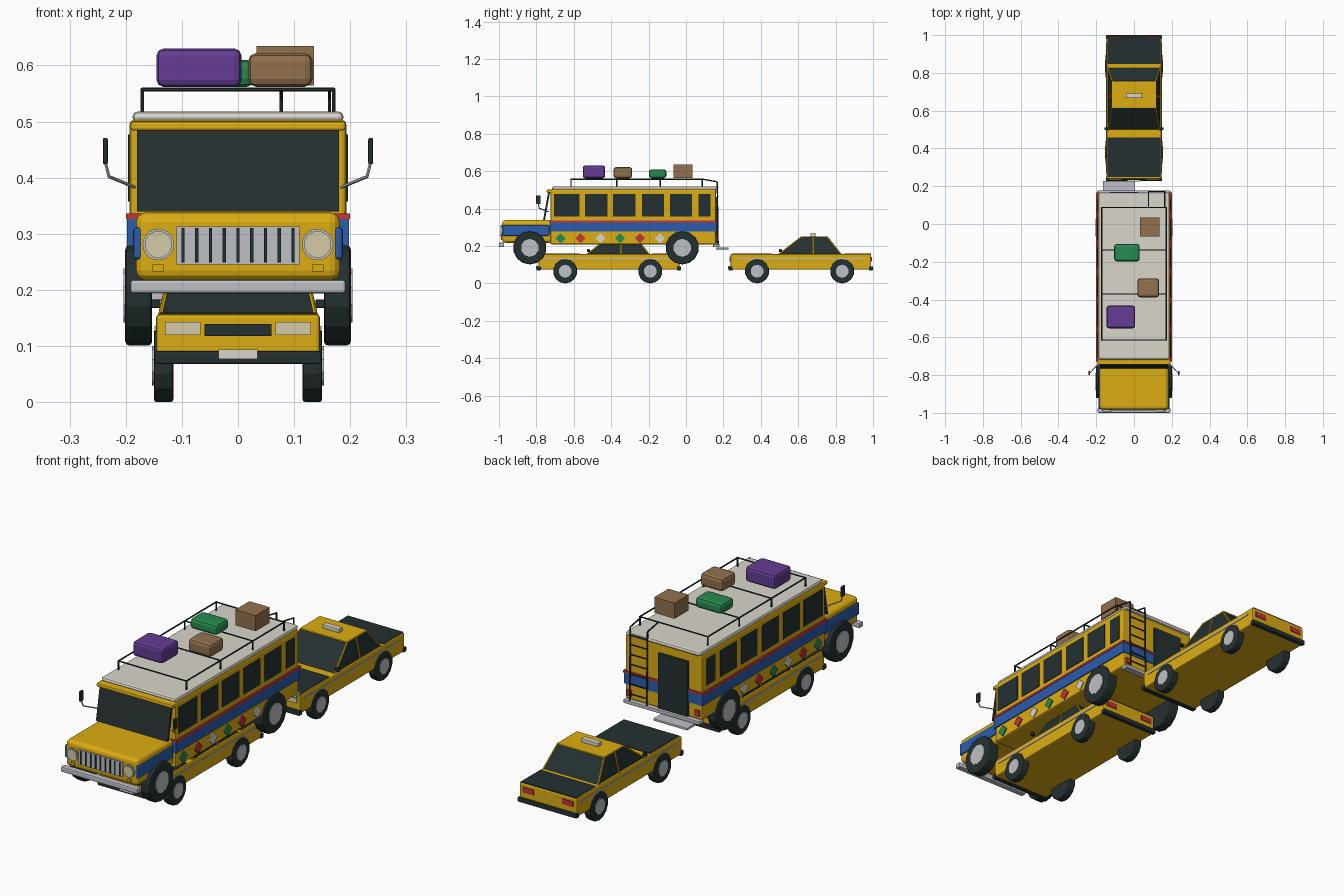
import bpy, bmesh, math
from mathutils import Vector, Matrix

if "Cube" in bpy.data.objects:
    bpy.data.objects.remove(bpy.data.objects["Cube"])


def mat(name, r, g, b):
    m = bpy.data.materials.new(name)
    m.diffuse_color = (r, g, b, 1)
    m.use_nodes = True
    m.node_tree.nodes["Principled BSDF"].inputs["Base Color"].default_value = m.diffuse_color
    return m


YELLOW = mat("yellow_paint", 0.72, 0.42, 0.006)
DARK = mat("dark_rubber_glass", 0.018, 0.030, 0.030)
BLUE = mat("blue_stripe", 0.025, 0.11, 0.42)
RED = mat("red_paint", 0.55, 0.035, 0.035)
WHITE = mat("off_white", 0.70, 0.67, 0.60)
GREY = mat("silver_grey", 0.52, 0.53, 0.56)
CREAM = mat("cream_lens", 0.66, 0.60, 0.38)
GREEN = mat("green_paint", 0.02, 0.26, 0.08)
PURPLE = mat("purple_case", 0.13, 0.045, 0.30)
BROWN = mat("brown_case", 0.29, 0.165, 0.075)


def finish(name, bm, material, bevel=0, segments=2):
    bmesh.ops.recalc_face_normals(bm, faces=bm.faces)
    me = bpy.data.meshes.new(name)
    bm.to_mesh(me)
    bm.free()
    me.materials.append(material)
    ob = bpy.data.objects.new(name, me)
    bpy.context.collection.objects.link(ob)
    if bevel:
        b = ob.modifiers.new("bevel", 'BEVEL')
        b.width, b.segments = bevel, segments
        b.limit_method = 'ANGLE'
    return ob


def box(name, x, y, z, material, bevel=0, segments=2):
    """Box from (min, max) pairs."""
    bm = bmesh.new()
    bmesh.ops.create_cube(bm, size=1)
    for v in bm.verts:
        for i, (lo, hi) in enumerate((x, y, z)):
            v.co[i] = lo + (v.co[i] + 0.5) * (hi - lo)
    return finish(name, bm, material, bevel, segments)


def rod(name, a, b, r, material, sides=6, bevel=0):
    """Cylinder between two points."""
    a, b = Vector(a), Vector(b)
    d = b - a
    bm = bmesh.new()
    m = Matrix.Translation((a + b) / 2) @ d.to_track_quat('Z', 'Y').to_matrix().to_4x4()
    bmesh.ops.create_cone(bm, cap_ends=True, segments=sides, radius1=r, radius2=r,
                          depth=d.length, matrix=m)
    return finish(name, bm, material, bevel)


def path(name, points, r, material):
    for i in range(len(points) - 1):
        rod(f"{name}_{i + 1}", points[i], points[i + 1], r, material)


def pair(lo, hi, s):
    return (lo, hi) if s > 0 else (-hi, -lo)


def wheel(name, s, x_in, x_out, y, z, r):
    """Dark tyre with a pale hub disc."""
    rod(name + "_tyre", (s * x_in, y, z), (s * x_out, y, z), r, DARK, 14, r * 0.08)
    rod(name + "_hub", (s * (x_out - 0.01), y, z), (s * (x_out + 0.003), y, z),
        r * 0.54, GREY, 10)


SIDES = ((1, "right"), (-1, "left"))

# ---- Bus body, roof and wrapping stripes ----
box("bus_body", (-0.193, 0.193), (-0.725, 0.16), (0.208, 0.503), YELLOW, 0.008)
box("bus_roof", (-0.188, 0.188), (-0.717, 0.168), (0.498, 0.518), WHITE, 0.009)
box("bus_roof_brow", (-0.192, 0.192), (-0.745, -0.70), (0.484, 0.501), YELLOW, 0.005)
box("blue_band", (-0.198, 0.198), (-0.728, 0.164), (0.277, 0.326), BLUE)
box("red_band", (-0.200, 0.200), (-0.729, 0.166), (0.326, 0.336), RED)

# ---- Hood and front end ----
box("hood", (-0.182, 0.182), (-0.983, -0.715), (0.217, 0.338), YELLOW, 0.018, 3)
box("grille_panel", (-0.11, 0.11), (-0.988, -0.97), (0.245, 0.313), GREY)
for i in range(9):
    x = -0.098 + i * 0.0245
    box(f"grille_slat_{i + 1}", (x - 0.003, x + 0.003), (-0.991, -0.98), (0.249, 0.310), DARK)
box("front_bumper", (-0.192, 0.192), (-1.0, -0.972), (0.194, 0.218), GREY, 0.005)
for s, side in SIDES:
    box("hood_blue_stripe_" + side, pair(0.165, 0.187, s), (-0.980, -0.73), (0.254, 0.312), BLUE, 0.006)
    rod("headlight_rim_" + side, (s * .142, -.97, .281), (s * .142, -.988, .281), 0.028, GREY, 20)
    rod("headlight_" + side, (s * .142, -.97, .281), (s * .142, -.992, .281), 0.024, CREAM, 20)
    box("marker_light_" + side, pair(0.132, 0.152, s), (-0.988, -0.97), (0.233, 0.245), YELLOW)

# ---- Tilted windshield ----
bm = bmesh.new()
quad = [(-0.18, -0.764, 0.340), (0.18, -0.764, 0.340), (0.18, -0.737, 0.487), (-0.18, -0.737, 0.487)]
front = bm.faces.new([bm.verts.new(p) for p in quad])
ext = bmesh.ops.extrude_face_region(bm, geom=[front])
bmesh.ops.translate(bm, vec=(0, 0.010, 0),
                    verts=[g for g in ext["geom"] if isinstance(g, bmesh.types.BMVert)])
finish("windshield", bm, DARK)

# ---- Side windows, diamonds, mirrors, wheels ----
windows = ((-0.705, -0.57), (-0.54, -0.42), (-0.39, -0.27), (-0.235, -0.118),
           (-0.085, 0.032), (0.068, 0.130))
for s, side in SIDES:
    for i, span in enumerate(windows):
        box(f"window_{side}_{i + 1}", pair(0.188, 0.196, s), span, (0.358, 0.477), DARK)
    for i in range(6):
        y = -0.67 + i * 0.106
        bm = bmesh.new()
        m = (Matrix.Translation((s * 0.194, y, 0.241)) @ Matrix.Rotation(math.pi / 4, 4, 'X')
             @ Matrix.Diagonal((0.008, 0.038, 0.038, 1)))
        bmesh.ops.create_cube(bm, size=1, matrix=m)
        finish(f"diamond_{side}_{i + 1}", bm, (GREEN, RED, WHITE)[i % 3])
    path("mirror_arm_" + side, [(s * .184, -.735, .383), (s * .230, -.785, .402),
                                (s * .237, -.790, .430)], 0.003, GREY)
    box("mirror_" + side, pair(0.232, 0.241, s), (-0.801, -0.778), (0.424, 0.471), DARK, 0.003)
    for y, end in ((-0.835, "front"), (-0.02, "rear")):
        wheel(f"bus_{end}_wheel_{side}", s, 0.153, 0.201, y, 0.19, 0.089)
    box("bus_tail_light_" + side, pair(0.160, 0.182, s), (0.155, 0.168), (0.226, 0.252), RED)

# ---- Bus rear door, bumper, step ----
box("rear_door", (-0.126, 0.022), (0.155, 0.169), (0.212, 0.462), DARK)
box("rear_bumper", (-0.192, 0.192), (0.145, 0.178), (0.194, 0.210), GREY, 0.003)
box("rear_step", (-0.165, 0.005), (0.16, 0.228), (0.182, 0.192), GREY, 0.002)

# ---- Ladder ----
for x, side in ((0.163, "right"), (0.077, "left")):
    path("ladder_rail_" + side, [(x, 0.09, 0.557), (x, 0.167, 0.543), (x, 0.172, 0.2)], 0.0035, DARK)
for i in range(7):
    z = 0.24 + i * 0.045
    rod(f"ladder_rung_{i + 1}", (0.077, 0.171, z), (0.163, 0.171, z), 0.003, DARK)

# ---- Roof rack ----
for s, side in SIDES:
    rod("rack_rail_" + side, (s * .171, -.617, .557), (s * .171, .09, .557), 0.0035, DARK)
for i, y in enumerate((-0.615, -0.37, -0.138, 0.087)):
    rod(f"rack_crossbar_{i + 1}", (-.171, y, .557), (.171, y, .557), 0.0035, DARK)
    for s, side in SIDES:
        rod(f"rack_post_{side}_{i + 1}", (s * .171, y, .51), (s * .171, y, .557), 0.0035, DARK)

# ---- Luggage ----
box("purple_suitcase", (-0.145, 0.006), (-0.552, -0.432), (0.562, 0.630), PURPLE, 0.012)
box("brown_suitcase", (0.018, 0.133), (-0.388, -0.288), (0.562, 0.622), BROWN, 0.014)
box("green_suitcase", (-0.105, 0.030), (-0.198, -0.105), (0.562, 0.610), GREEN, 0.014)
box("cardboard_box", (0.033, 0.135), (-0.066, 0.035), (0.564, 0.635), BROWN)


# ---- Taxi car ----
def taxi(tag, oy):
    def part(name, x, y, z, material, bevel=0):
        return box(f"{tag}_{name}", x, (y[0] + oy, y[1] + oy), z, material, bevel)

    part("body", (-0.146, 0.146), (0.238, 0.990), (0.073, 0.157), YELLOW, 0.006)
    part("hood_panel", (-0.139, 0.139), (0.248, 0.457), (0.152, 0.160), DARK)
    part("trunk_panel", (-0.139, 0.139), (0.848, 0.988), (0.152, 0.160), DARK)
    part("front_bumper", (-0.149, 0.149), (0.228, 0.250), (0.068, 0.091), DARK, 0.004)
    part("rear_bumper", (-0.149, 0.149), (0.978, 1.000), (0.070, 0.091), DARK, 0.004)
    part("grille", (-0.06, 0.06), (0.233, 0.245), (0.118, 0.139), DARK)
    part("number_plate", (-0.035, 0.035), (0.225, 0.235), (0.077, 0.094), WHITE)
    # Tapered glass cabin with painted pillars and roof
    base = [Vector((x, y + oy, 0.155)) for x, y in
            ((-.138, .497), (.138, .497), (.138, .828), (-.138, .828))]
    top = [Vector((x, y + oy, 0.248)) for x, y in
           ((-.117, .618), (.117, .618), (.117, .755), (-.117, .755))]
    bm = bmesh.new()
    bmesh.ops.convex_hull(bm, input=[bm.verts.new(p) for p in base + top])
    bmesh.ops.dissolve_limit(bm, angle_limit=0.02, verts=bm.verts, edges=bm.edges)
    finish(tag + "_cabin_glass", bm, DARK)
    for i in range(4):
        rod(f"{tag}_pillar_{i + 1}", base[i], top[i], 0.004, YELLOW)
    part("roof", (-0.119, 0.119), (0.614, 0.758), (0.245, 0.252), YELLOW, 0.002)
    part("roof_sign", (-0.042, 0.042), (0.666, 0.692), (0.250, 0.269), WHITE, 0.003)
    for s, side in SIDES:
        rod(f"{tag}_middle_pillar_{side}", (s * .138, .68 + oy, .155), (s * .117, .68 + oy, .248),
            0.0045, YELLOW)
        part("headlight_" + side, pair(0.067, 0.130, s), (0.233, 0.245), (0.120, 0.143), CREAM)
        part("tail_light_" + side, pair(0.072, 0.128, s), (0.985, 0.994), (0.116, 0.140), RED)
        part("side_trim_" + side, pair(0.142, 0.149, s), (0.27, 0.96), (0.130, 0.136), GREY)
        part("mirror_" + side, pair(0.138, 0.157, s), (0.498, 0.512), (0.168, 0.183), DARK, 0.002)
        for y, end in ((0.380, "front"), (0.835, "rear")):
            wheel(f"{tag}_{end}_wheel_{side}", s, 0.115, 0.150, y + oy, 0.065, 0.065)


taxi("following_taxi", 0)
taxi("lower_taxi", -1.026)
